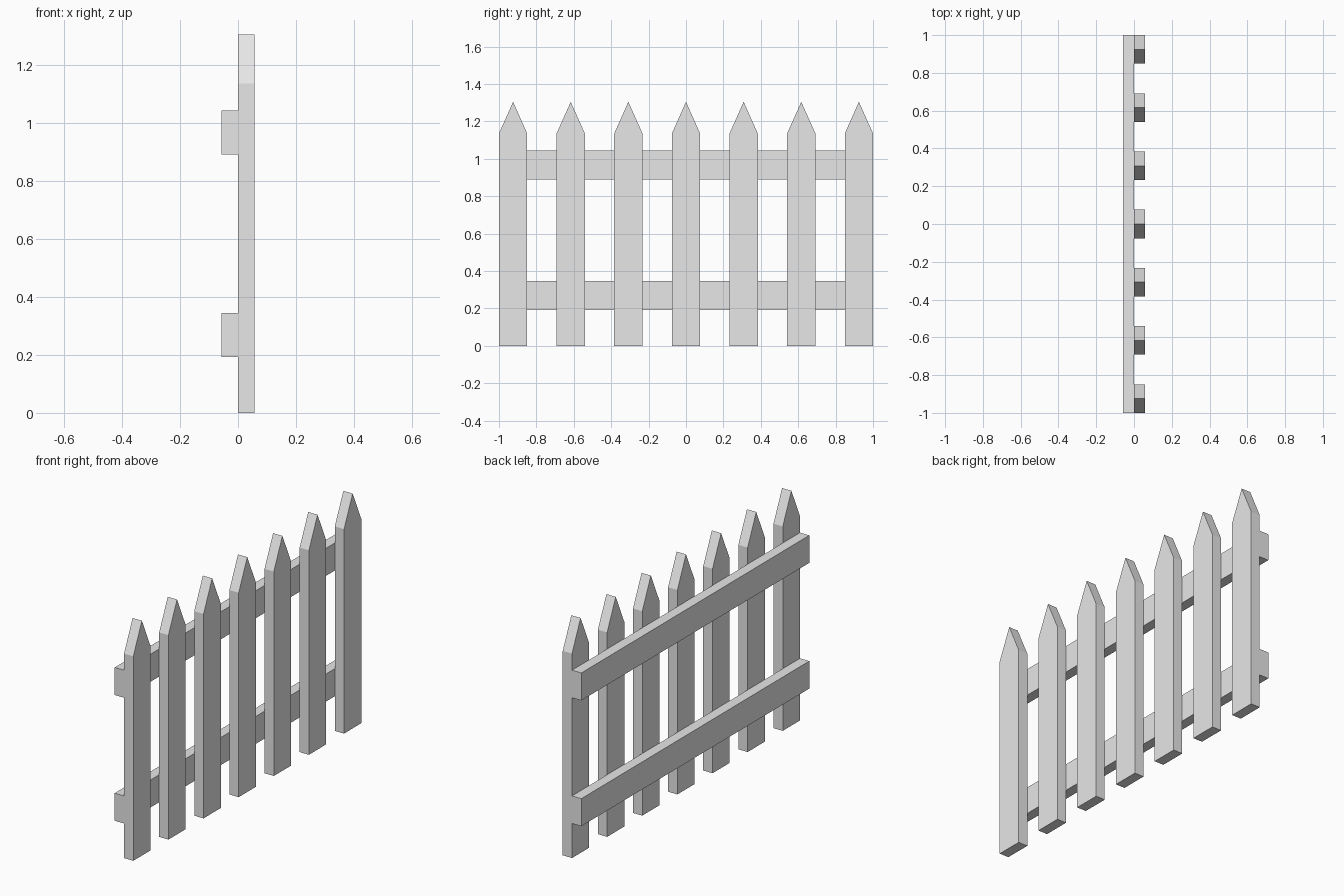
import bpy
import bmesh

if "Cube" in bpy.data.objects:
    bpy.data.objects.remove(bpy.data.objects["Cube"])

# Single weathered grey for the whole fence
grey = bpy.data.materials.new("plain_grey")
grey.diffuse_color = (0.8, 0.8, 0.8, 1.0)
grey.use_nodes = True
grey.node_tree.nodes["Principled BSDF"].inputs["Base Color"].default_value = grey.diffuse_color

WIDTH = 0.151            # picket width
HALF = 0.057             # half of the total depth
COUNT = 7


def extrude_x(name, profile, x0, x1):
    """Extrude a closed (y, z) profile from x0 to x1."""
    bm = bmesh.new()
    face = bm.faces.new([bm.verts.new((x0, y, z)) for y, z in profile])
    res = bmesh.ops.extrude_face_region(bm, geom=[face])
    moved = [v for v in res["geom"] if isinstance(v, bmesh.types.BMVert)]
    bmesh.ops.translate(bm, verts=moved, vec=(x1 - x0, 0, 0))
    bmesh.ops.recalc_face_normals(bm, faces=bm.faces)
    mesh = bpy.data.meshes.new(name)
    bm.to_mesh(mesh)
    bm.free()
    mesh.materials.append(grey)
    obj = bpy.data.objects.new(name, mesh)
    bpy.context.collection.objects.link(obj)
    return obj


# Pointed pickets
h = WIDTH / 2
step = (2 - WIDTH) / (COUNT - 1)
for i in range(COUNT):
    y = -1 + h + i * step
    extrude_x(f"picket_{i + 1}",
              [(y - h, 0), (y + h, 0), (y + h, 1.135), (y, 1.304), (y - h, 1.135)],
              0.0, HALF)

# Horizontal rails behind the pickets
for name, z0, z1 in (("lower_rail", 0.192, 0.345), ("upper_rail", 0.89, 1.043)):
    extrude_x(name, [(-1, z0), (1, z0), (1, z1), (-1, z1)], -HALF, 0.0)
